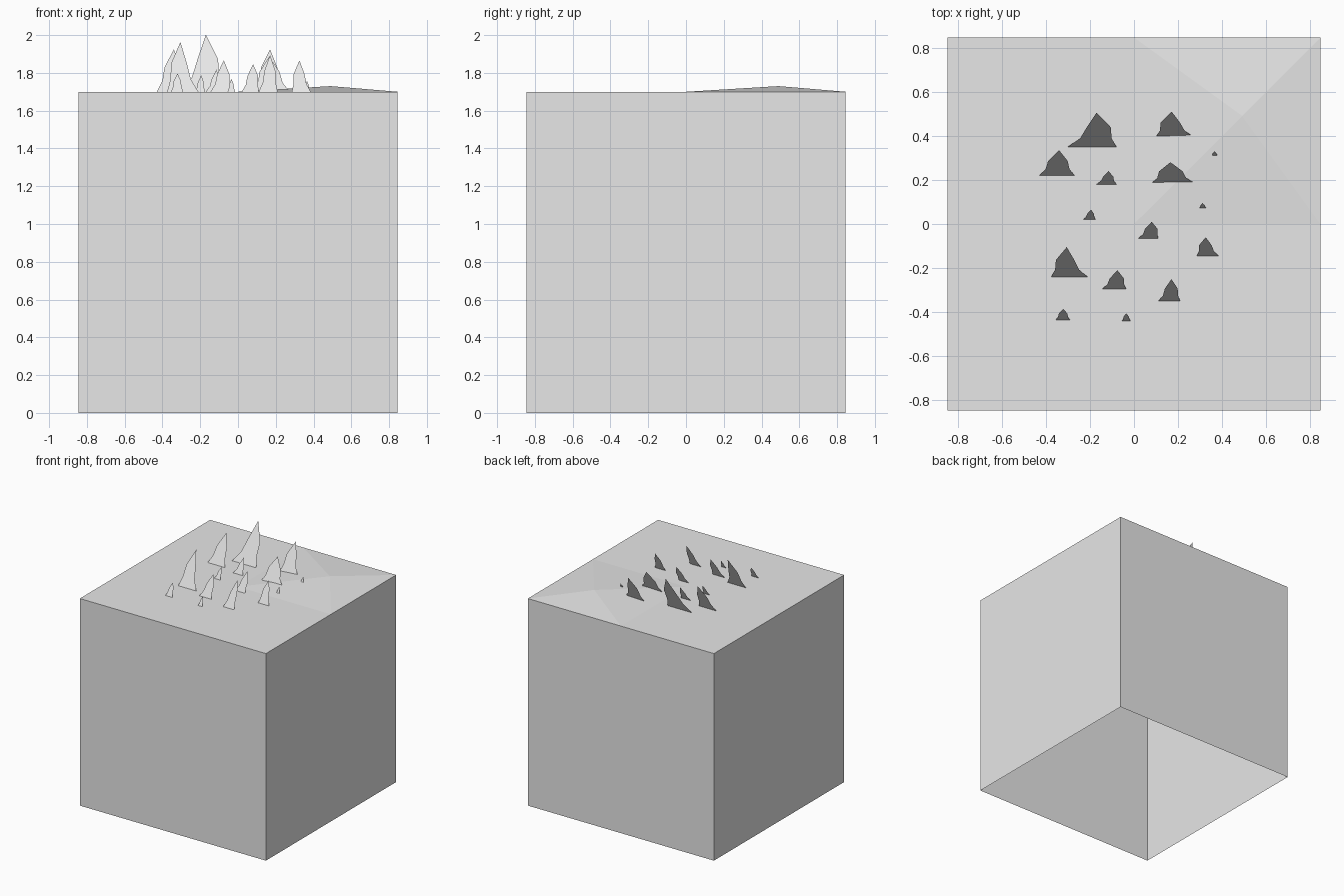
import bpy
import bmesh

cube = bpy.data.objects.get("Cube")
if cube:
    bpy.data.objects.remove(cube, do_unlink=True)

HALF = 0.845   # half width of the block
TOP = 1.70     # height of the ground
LEAN = 1.95    # rise of a spike for each unit it leans back


def make_material(name, colour):
    material = bpy.data.materials.new(name)
    material.use_nodes = True
    material.diffuse_color = colour
    material.node_tree.nodes["Principled BSDF"].inputs["Base Color"].default_value = colour
    return material


stone = make_material("light grey stone", (0.8, 0.8, 0.8, 1.0))


def add_object(name, bm):
    mesh = bpy.data.meshes.new(name)
    bm.to_mesh(mesh)
    bm.free()
    mesh.materials.append(stone)
    obj = bpy.data.objects.new(name, mesh)
    bpy.context.collection.objects.link(obj)
    return obj


# Block walls: a thin shell, open at the bottom and covered by the ground
bm = bmesh.new()
bmesh.ops.create_cube(bm, size=1)
for v in bm.verts:
    v.co = (v.co.x * 2 * HALF, v.co.y * 2 * HALF, (v.co.z + 0.5) * TOP)
caps = [f for f in bm.faces if abs(f.normal.z) > 0.5]
bmesh.ops.delete(bm, geom=caps, context="FACES_ONLY")
add_object("block_walls", bm)

# Ground: flat, with a shallow faceted mound in the back left quarter
bm = bmesh.new()
bmesh.ops.create_grid(bm, x_segments=2, y_segments=2, size=HALF)
corner = max(bm.faces, key=lambda f: f.calc_center_median().x + f.calc_center_median().y)
peak = bmesh.ops.poke(bm, faces=[corner])["verts"][0]
for v in bm.verts:
    v.co.z = TOP
peak.co = (0.49, 0.49, TOP + 0.03)
add_object("ground", bm)

# Spikes: left end, right end, base y, tip x, tip y, left and right shoulder width
SPIKES = [
    (-0.30, -0.08, 0.35, -0.17, 0.505, 0.34, 0.72),
    (-0.43, -0.27, 0.22, -0.34, 0.335, 0.55, 0.56),
    (-0.17, -0.08, 0.18, -0.115, 0.24, 0.45, 0.6),
    (-0.23, -0.175, 0.02, -0.195, 0.065, 0.5, 0.7),
    (0.10, 0.27, 0.395, 0.17, 0.51, 0.7, 0.38),
    (0.35, 0.385, 0.30, 0.365, 0.33, 0.6, 0.5),
    (0.08, 0.275, 0.185, 0.165, 0.28, 0.6, 0.5),
    (0.295, 0.33, 0.07, 0.31, 0.095, 0.5, 0.5),
    (0.02, 0.11, -0.065, 0.08, 0.01, 0.5, 0.9),
    (0.285, 0.385, -0.145, 0.325, -0.06, 0.75, 0.45),
    (-0.375, -0.21, -0.24, -0.305, -0.105, 0.7, 0.36),
    (-0.145, -0.035, -0.295, -0.075, -0.21, 0.5, 0.72),
    (0.11, 0.21, -0.35, 0.17, -0.25, 0.5, 0.7),
    (-0.355, -0.29, -0.435, -0.32, -0.385, 0.6, 0.6),
    (-0.055, -0.015, -0.44, -0.035, -0.405, 0.6, 0.6),
]


def add_spike(name, left, right, base_y, tip_x, tip_y, left_width, right_width):
    """A flat leaning blade with a shoulder and a foot point on each side."""
    def side(end, width):
        # fraction of the height, fraction of the half width
        return [(tip_x + (end - tip_x) * w, t)
                for t, w in ((0, 1), (0.25, (width + 0.8) / 2), (0.57, width))]

    outline = side(left, left_width) + [(tip_x, 1)] + side(right, right_width)[::-1]
    run = tip_y - base_y
    bm = bmesh.new()
    verts = [bm.verts.new((x, base_y + t * run, TOP + t * run * LEAN)) for x, t in outline]
    bm.faces.new(verts[::-1])
    add_object(name, bm)


for number, spike in enumerate(SPIKES, start=1):
    add_spike(f"spike_{number}", *spike)
